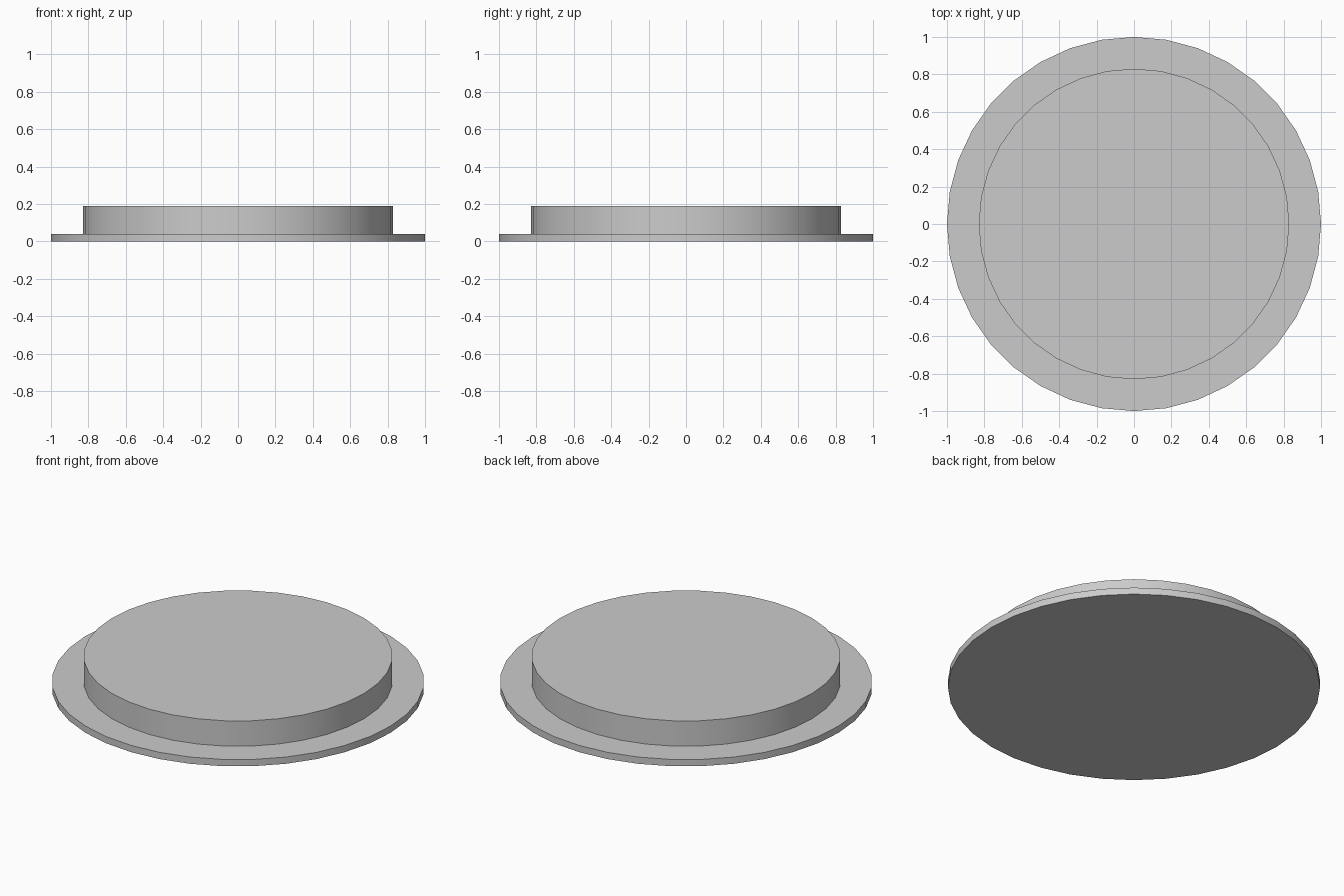
import bpy, bmesh, math

if "Cube" in bpy.data.objects:
    bpy.data.objects.remove(bpy.data.objects["Cube"])

SIDES = 36
# Stepped profile (radius, z): wide thin flange, then the raised disc
PROFILE = [(1.0, 0.0), (1.0, 0.04), (0.83, 0.04), (0.83, 0.19)]

bm = bmesh.new()
rings = []
for r, z in PROFILE:
    rings.append([bm.verts.new((r * math.cos(2 * math.pi * i / SIDES),
                                r * math.sin(2 * math.pi * i / SIDES), z))
                  for i in range(SIDES)])

# Walls and flange top
for low, high in zip(rings, rings[1:]):
    for i in range(SIDES):
        j = (i + 1) % SIDES
        bm.faces.new((low[i], low[j], high[j], high[i]))

# Flat underside and top
bm.faces.new(rings[0][::-1])
bm.faces.new(rings[-1])
bmesh.ops.recalc_face_normals(bm, faces=bm.faces)

mesh = bpy.data.meshes.new("flanged_disc")
bm.to_mesh(mesh)
bm.free()
disc = bpy.data.objects.new("flanged_disc", mesh)
bpy.context.collection.objects.link(disc)

# Smooth round walls, sharp rims
bpy.context.view_layer.objects.active = disc
disc.select_set(True)
bpy.ops.object.shade_smooth_by_angle(angle=math.radians(30))
